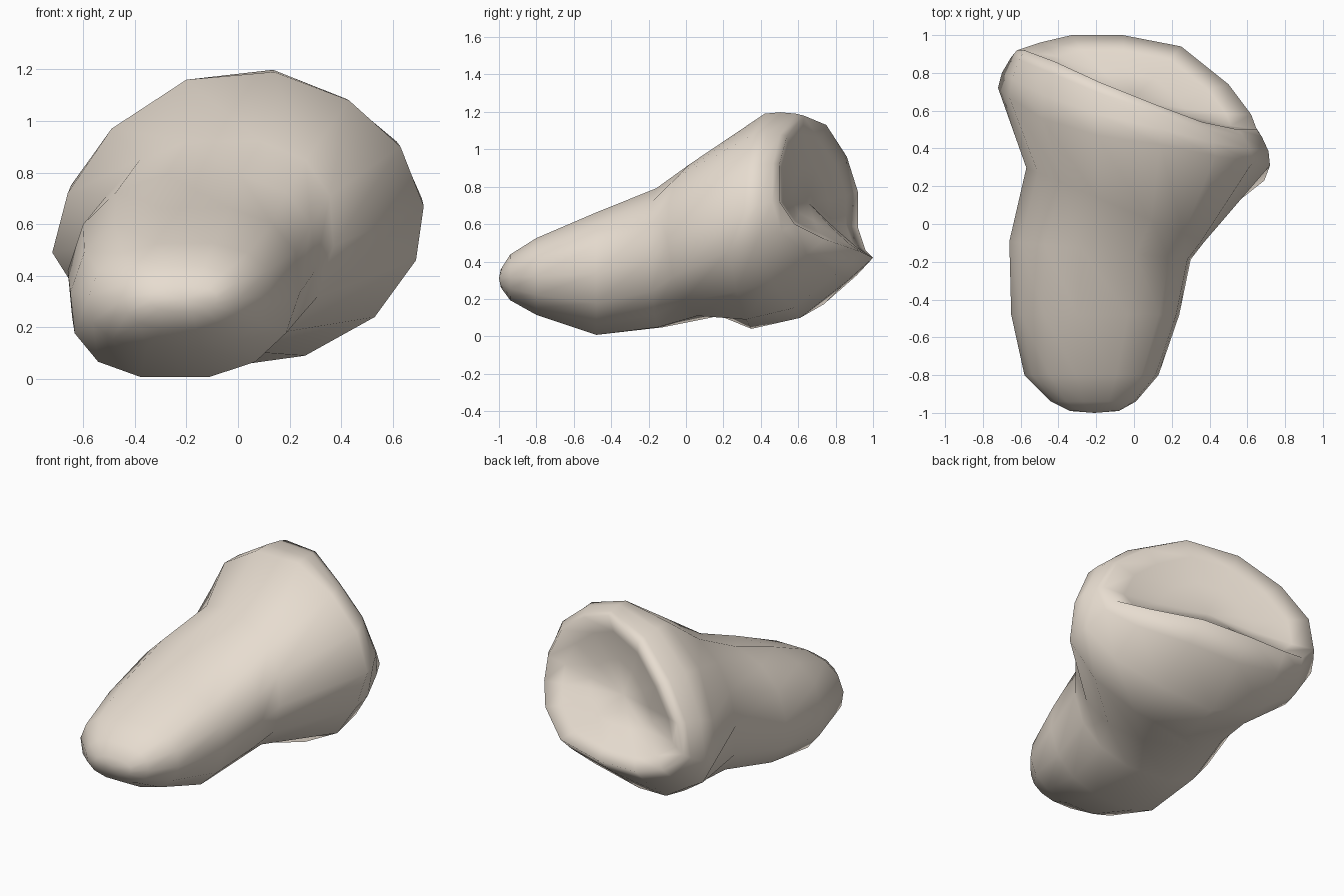
import bpy, bmesh, math
from mathutils import Vector

if "Cube" in bpy.data.objects:
    bpy.data.objects.remove(bpy.data.objects["Cube"])

N = 14

def section(y, x0, x1, z0, z1, slant, skew=0.12):
    """Rounded shaft section; slant tilts it in plan, skew leans it in front view."""
    cx, cz, rx, rz = (x0 + x1) / 2, (z0 + z1) / 2, (x1 - x0) / 2, (z1 - z0) / 2
    ring = []
    for k in range(N):
        a = 2 * math.pi * k / N
        c, s = math.cos(a), math.sin(a)
        c = math.copysign(abs(c) ** 0.8, c)
        s = math.copysign(abs(s) ** 0.9, s)
        x = rx * c + skew * rz * s
        ring.append(Vector((cx + x, y + slant * x, cz + rz * s)))
    return ring

# Shaft, from the blunt front tip to the neck
rings = [section(*p) for p in (
    (-0.99, -0.34, -0.08, 0.26, 0.36, 0.0),
    (-0.94, -0.44, 0.01, 0.19, 0.44, 0.0),
    (-0.80, -0.58, 0.13, 0.11, 0.53, 0.0),
    (-0.48, -0.65, 0.24, 0.00, 0.67, 0.0),
    (-0.14, -0.66, 0.30, 0.04, 0.80, -0.1),
    (0.10, -0.57, 0.37, 0.10, 0.93, -0.42),
)]

# Widest outline of the flared head
outer = [Vector(p) for p in (
    (.72, .31, .67), (.63, .33, .90), (.43, .36, 1.08), (.14, .42, 1.19),
    (-.20, .47, 1.16), (-.49, .56, .97), (-.66, .67, .72), (-.72, .72, .49),
    (-.60, .68, .30), (-.38, .56, .14), (-.10, .35, .04), (.26, .32, .09),
    (.53, .27, .24), (.69, .23, .46))]

# Rim of the hollow at the back
rim = [Vector(p) for p in (
    (.65, .50, .72), (.55, .50, .92), (.36, .54, 1.07), (.12, .63, 1.18),
    (-.18, .75, 1.13), (-.42, .86, .96), (-.58, .92, .77), (-.62, .92, .58),
    (-.50, .96, .46), (-.33, 1.0, .42), (-.06, 1.0, .42), (.25, .94, .45),
    (.50, .74, .52), (.62, .58, .60))]

# Bulging bands between outline and rim
rings.append(outer)
for t in (0.4, 0.8):
    band = []
    for a, b in zip(outer, rim):
        m = a.lerp(b, t)
        bulge = t * (1 - t)
        m.x *= 1 + 0.12 * bulge
        m.z += 0.05 * bulge if m.z > 0.65 else -(0.65 - m.z) * 0.85 * bulge
        band.append(m)
    rings.append(band)
rings.append(rim)

# Shallow dish inside the rim
floor = Vector((-0.01, 0.66, 0.71))
normal = Vector((0.33, 0.85, 0.40)).normalized()
for t, sink in ((0.2, 0.015), (0.55, 0.015)):
    rings.append([p.lerp(floor, t) - normal * sink for p in rim])

bm = bmesh.new()
loops = [[bm.verts.new(p) for p in r] for r in rings]
for a, b in zip(loops, loops[1:]):
    for k in range(N):
        j = (k + 1) % N
        bm.faces.new((a[k], a[j], b[j], b[k]))
for loop, centre in ((loops[0], (-0.21, -1.0, 0.31)), (loops[-1], floor)):
    c = bm.verts.new(centre)
    for k in range(N):
        bm.faces.new((loop[k], loop[(k + 1) % N], c))
bmesh.ops.recalc_face_normals(bm, faces=bm.faces)
for f in bm.faces:
    f.smooth = True
mesh = bpy.data.meshes.new("bone")
bm.to_mesh(mesh)
bm.free()

# Ivory colour
ivory = bpy.data.materials.new("ivory")
ivory.diffuse_color = (0.80, 0.72, 0.63, 1)
ivory.use_nodes = True
ivory.node_tree.nodes["Principled BSDF"].inputs["Base Color"].default_value = ivory.diffuse_color
mesh.materials.append(ivory)
bone = bpy.data.objects.new("bone", mesh)
bpy.context.collection.objects.link(bone)
